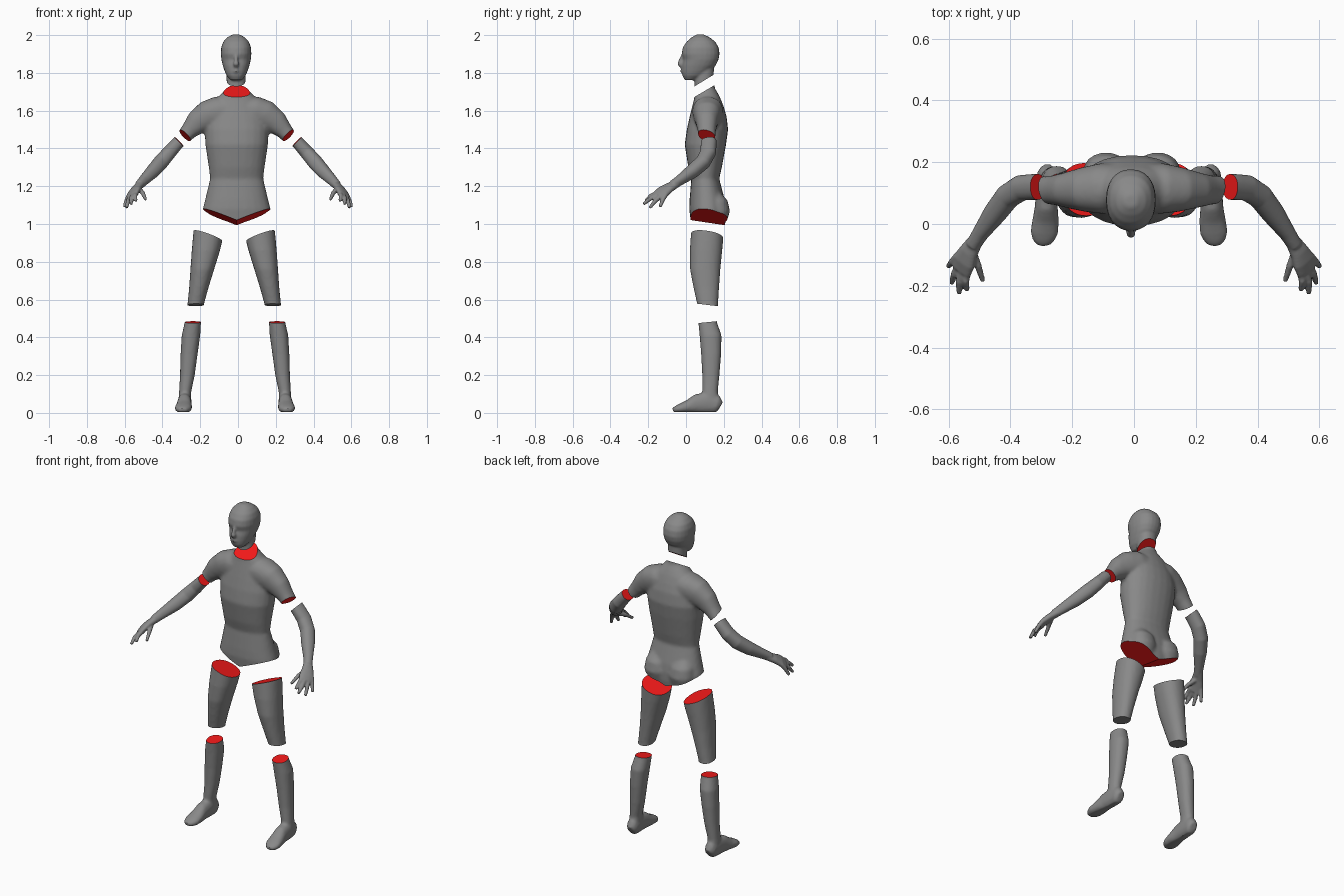
import bpy, bmesh, math
from mathutils import Vector

red = bpy.data.materials.new("cut_red")
red.diffuse_color = (0.9, 0.01, 0.01, 1)
grey = bpy.data.materials.new("body_grey")
grey.diffuse_color = (0.25, 0.25, 0.25, 1)
N = 24


def loft(bm, rings):
    """Closed skin through rings given as (centre, side vector, depth vector)."""
    loops = []
    for c, u, w in rings:
        loop = []
        for i in range(N):
            a = 2 * math.pi * i / N
            ca, sa = math.cos(a), math.sin(a)
            loop.append(bm.verts.new(c + u * math.copysign(abs(ca) ** 0.9, ca)
                                     + w * math.copysign(abs(sa) ** 0.9, sa)))
        loops.append(loop)
    for a, b in zip(loops, loops[1:]):
        for i in range(N):
            j = (i + 1) % N
            bm.faces.new((a[i], a[j], b[j], b[i]))
    bm.faces.new(loops[0][::-1])
    bm.faces.new(loops[-1])


def slices(*rows):
    """Horizontal rings: z, centre x, half width, front y, back y."""
    return [(Vector((x, (f + b) / 2, z)), Vector((h, 0, 0)), Vector((0, (b - f) / 2, 0)))
            for z, x, h, f, b in rows]


def tube(hint, *pts):
    """Rings across a path: x, y, z, radius along hint, other radius."""
    ps = [Vector(p[:3]) for p in pts]
    out = []
    for i, p in enumerate(pts):
        t = (ps[min(i + 1, len(ps) - 1)] - ps[max(i - 1, 0)]).normalized()
        h = Vector(hint)
        h = (h - t * h.dot(t)).normalized()
        out.append((ps[i], h * p[3], t.cross(h) * p[4]))
    return out


def build(name, lofts, cuts, voxel, smooth, sx=1, cx=0):
    """Fuse lofts, slice by planes (point, normal, is_red, radius), then place or mirror."""
    bm = bmesh.new()
    for l in lofts:
        loft(bm, l)
    # every loft is its own island, so normals can be fixed together
    bmesh.ops.recalc_face_normals(bm, faces=bm.faces)
    me = bpy.data.meshes.new(name)
    bm.to_mesh(me)
    bm.free()
    ob = bpy.data.objects.new(name, me)
    bpy.context.collection.objects.link(ob)
    m = ob.modifiers.new("fuse", 'REMESH')
    m.mode = 'VOXEL'
    m.voxel_size = voxel
    m = ob.modifiers.new("soften", 'SMOOTH')
    m.factor = 0.5
    m.iterations = smooth
    fused = bpy.data.meshes.new_from_object(ob.evaluated_get(bpy.context.evaluated_depsgraph_get()))
    ob.modifiers.clear()
    bm = bmesh.new()
    bm.from_mesh(fused)
    for p, n, is_red, radius in cuts:
        p = Vector(p)
        faces = [f for f in bm.faces if all((v.co - p).length < radius for v in f.verts)]
        edges = {e for f in faces for e in f.edges}
        verts = {v for f in faces for v in f.verts}
        r = bmesh.ops.bisect_plane(bm, geom=faces + list(edges) + list(verts), dist=1e-6,
                                   plane_co=p, plane_no=Vector(n).normalized(), clear_outer=True)
        rim = [e for e in r['geom_cut'] if isinstance(e, bmesh.types.BMEdge)]
        for f in bmesh.ops.edgeloop_fill(bm, edges=rim)['faces']:
            f.material_index = int(is_red)
    for v in bm.verts:
        v.co.x = v.co.x * sx + cx
    bmesh.ops.recalc_face_normals(bm, faces=bm.faces)
    fused.materials.clear()
    fused.materials.append(grey)
    fused.materials.append(red)
    bm.to_mesh(fused)
    bm.free()
    ob.data = fused
    bpy.ops.object.select_all(action='DESELECT')
    ob.select_set(True)
    bpy.context.view_layer.objects.active = ob
    bpy.ops.object.shade_smooth_by_angle(angle=math.radians(35))


# head with neck, nose and lips
skull = slices((1.762, 0, .030, -.006, .05), (1.785, 0, .050, -.019, .10), (1.81, 0, .061, -.022, .13),
               (1.84, 0, .071, -.021, .158), (1.87, 0, .078, -.014, .172), (1.9, 0, .081, -.023, .178),
               (1.935, 0, .079, -.017, .173), (1.965, 0, .068, .003, .155), (1.987, 0, .048, .028, .127),
               (2.003, 0, .02, .055, .095))
neck = slices((1.68, 0, .051, .045, .15), (1.76, 0, .05, .045, .145), (1.86, 0, .052, .05, .15))
nose = tube((1, 0, 0), (0, -.012, 1.895, .008, .012), (0, -.026, 1.865, .010, .013),
            (0, -.032, 1.848, .015, .015), (0, -.02, 1.834, .012, .012))
lips = tube((0, 0, 1), (-.022, -.012, 1.81, .007, .006), (0, -.022, 1.811, .011, .009),
            (.022, -.012, 1.81, .007, .006))
build("head", [skull, neck, nose, lips], [((0, .10, 1.762), (0, .52, -.85), True, 9)], .006, 4, 1, -.01)

# torso with shoulders and buttocks
trunk = slices((.85, 0, .15, .05, .18), (.95, 0, .175, .035, .2), (1.03, 0, .184, .023, .212),
               (1.08, 0, .180, .017, .212), (1.13, 0, .167, .019, .205), (1.24, 0, .141, .028, .176),
               (1.30, 0, .148, .012, .19), (1.42, 0, .166, -.007, .212), (1.50, 0, .17, .004, .223),
               (1.57, 0, .155, .02, .215), (1.62, 0, .13, .032, .2), (1.66, 0, .112, .042, .185),
               (1.69, 0, .08, .046, .17), (1.72, 0, .055, .047, .152), (1.80, 0, .05, .045, .15))
parts, cuts = [trunk], [((0, .10, 1.705), (0, -.5, .85), True, 9)]
for s in (-1, 1):
    parts.append(tube((0, 1, 0), (.04 * s, .115, 1.60, .08, .07), (.10 * s, .115, 1.592, .082, .083),
                      (.155 * s, .112, 1.573, .072, .08), (.212 * s, .11, 1.535, .057, .064),
                      (.25 * s, .11, 1.495, .048, .046), (.30 * s, .11, 1.438, .044, .034)))
    parts.append(tube((1, 0, 0), (.08 * s, .15, 1.16, .045, .035), (.083 * s, .155, 1.12, .07, .066),
                      (.083 * s, .155, 1.07, .078, .078), (.083 * s, .15, 1.0, .065, .06)))
    cuts.append(((.273 * s, .11, 1.468), (.65 * s, -.25, -.65), True, .1))
    cuts.append(((.03 * s, .11, 1.02), (.4 * s, -.15, -1), True, 9))
build("torso", parts, cuts, .01, 4, 1, -.007)

# one forearm and hand, built on the +x side and mirrored
WIDE = (.6, .75, -.25)
forearm = tube((0, 1, .2), (.285, .12, 1.464, .042, .034), (.325, .12, 1.423, .042, .034),
               (.365, .117, 1.378, .042, .037), (.408, .09, 1.328, .04, .04), (.45, .035, 1.28, .037, .037),
               (.498, -.032, 1.232, .026, .028), (.522, -.07, 1.207, .024, .024))
palm = tube(WIDE, (.51, -.05, 1.215, .024, .02), (.535, -.09, 1.192, .033, .02),
            (.55, -.12, 1.172, .042, .019), (.56, -.15, 1.15, .04, .015))
fingers = [((.572, -.105, 1.16), (.588, -.122, 1.13), (.602, -.138, 1.09)),
           ((.565, -.13, 1.15), (.582, -.163, 1.122), (.59, -.192, 1.085)),
           ((.552, -.14, 1.16), (.566, -.188, 1.135), (.566, -.226, 1.105)),
           ((.538, -.145, 1.165), (.545, -.185, 1.15), (.54, -.215, 1.122)),
           ((.523, -.09, 1.185), (.505, -.135, 1.165), (.489, -.185, 1.13))]
hand = [tube(WIDE, (*a, .013, .013), (*b, .0115, .0115), (*c, .008, .008)) for a, b, c in fingers]

# one thigh
thigh = slices((1.04, .12, .085, .03, .205), (.95, .135, .082, .026, .2), (.86, .15, .075, .02, .192),
               (.76, .169, .063, .021, .182), (.66, .188, .051, .04, .175), (.58, .203, .044, .058, .17),
               (.50, .215, .043, .065, .17))
thigh_cuts = [((.2, .03, .972), (-.37, .16, 1), True, 9), ((.2, .11, .572), (0, -.12, -1), False, 9)]

# one shin with foot
shin = slices((.56, .215, .042, .06, .16), (.48, .223, .043, .065, .164), (.41, .233, .049, .072, .188),
              (.31, .243, .045, .08, .186), (.2, .252, .039, .086, .177), (.11, .264, .032, .086, .168),
              (.04, .266, .033, .08, .18))
foot = tube((1, 0, 0), (.263, .182, .035, .022, .026), (.264, .165, .045, .033, .047),
            (.266, .11, .055, .036, .057), (.268, .055, .048, .037, .05), (.27, .01, .033, .043, .034),
            (.275, -.03, .024, .045, .025), (.278, -.055, .018, .034, .018), (.279, -.07, .014, .02, .01))
shin_cuts = [((.22, .11, .48), (0, -.1, 1), True, 9), ((.27, .06, .004), (0, 0, -1), False, 9)]

for side, s in (("left", 1), ("right", -1)):
    build(side + "_forearm", [forearm, palm] + hand,
          [((.312, .12, 1.437), (-.7, -.05, .7), True, .1)], .005, 3, s, 0)
    build(side + "_thigh", [thigh], thigh_cuts, .01, 3, s, -.02)
    build(side + "_shin", [shin, foot], shin_cuts, .008, 3, s, -.016)
